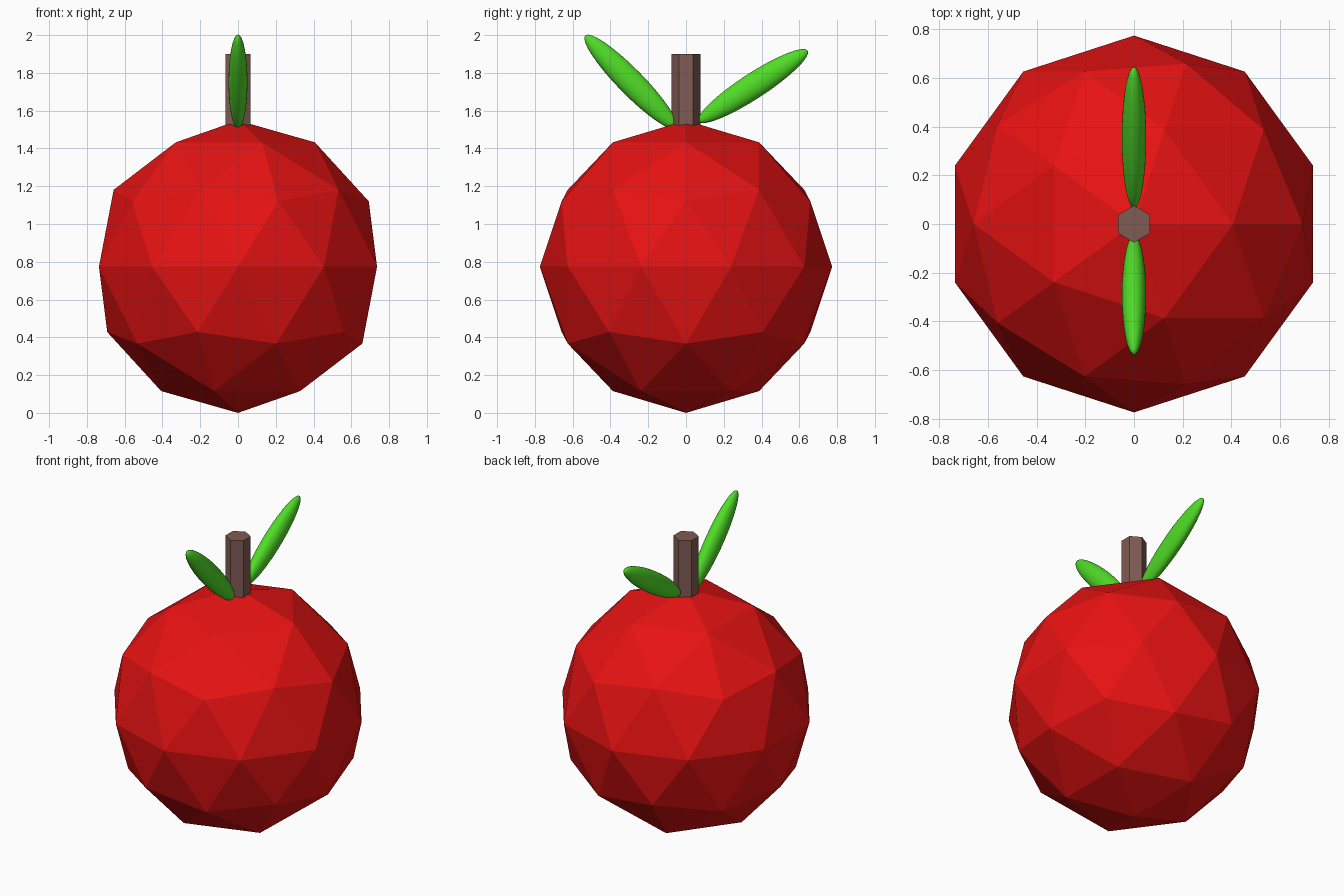
import bpy
import math

if "Cube" in bpy.data.objects:
    bpy.data.objects.remove(bpy.data.objects["Cube"])


def finish(name, color, smooth=False):
    """Name the active object, colour it and set its shading."""
    ob = bpy.context.object
    ob.name = name
    mat = bpy.data.materials.new(name + "_colour")
    mat.diffuse_color = (*color, 1)
    mat.use_nodes = True
    mat.node_tree.nodes["Principled BSDF"].inputs["Base Color"].default_value = mat.diffuse_color
    ob.data.materials.append(mat)
    if smooth:
        bpy.ops.object.shade_smooth()
    else:
        bpy.ops.object.shade_flat()
    return ob


# Fruit: faceted icosphere
R = 0.774
bpy.ops.mesh.primitive_ico_sphere_add(subdivisions=2, radius=R, location=(0, 0, R))
finish("fruit", (0.8, 0.006, 0.006))

# Stem: hexagonal post sunk into the fruit
STEM_TOP, STEM_BOTTOM = 1.9, 1.38
bpy.ops.mesh.primitive_cylinder_add(
    vertices=6, radius=0.076, depth=STEM_TOP - STEM_BOTTOM,
    location=(0, 0, (STEM_TOP + STEM_BOTTOM) / 2))
finish("stem", (0.21, 0.105, 0.085))

# Leaves: smooth stretched ellipsoids leaning out along y
for name, y, z, tilt in (("front_leaf", -0.292, 1.752, 180 - 45.5),
                         ("back_leaf", 0.355, 1.73, 33)):
    bpy.ops.mesh.primitive_uv_sphere_add(segments=32, ring_count=16, radius=1)
    leaf = finish(name, (0.08, 0.72, 0.02), smooth=True)
    leaf.scale = (0.05, 0.345, 0.068)
    leaf.rotation_euler = (math.radians(tilt), 0, 0)
    leaf.location = (0, y, z)
